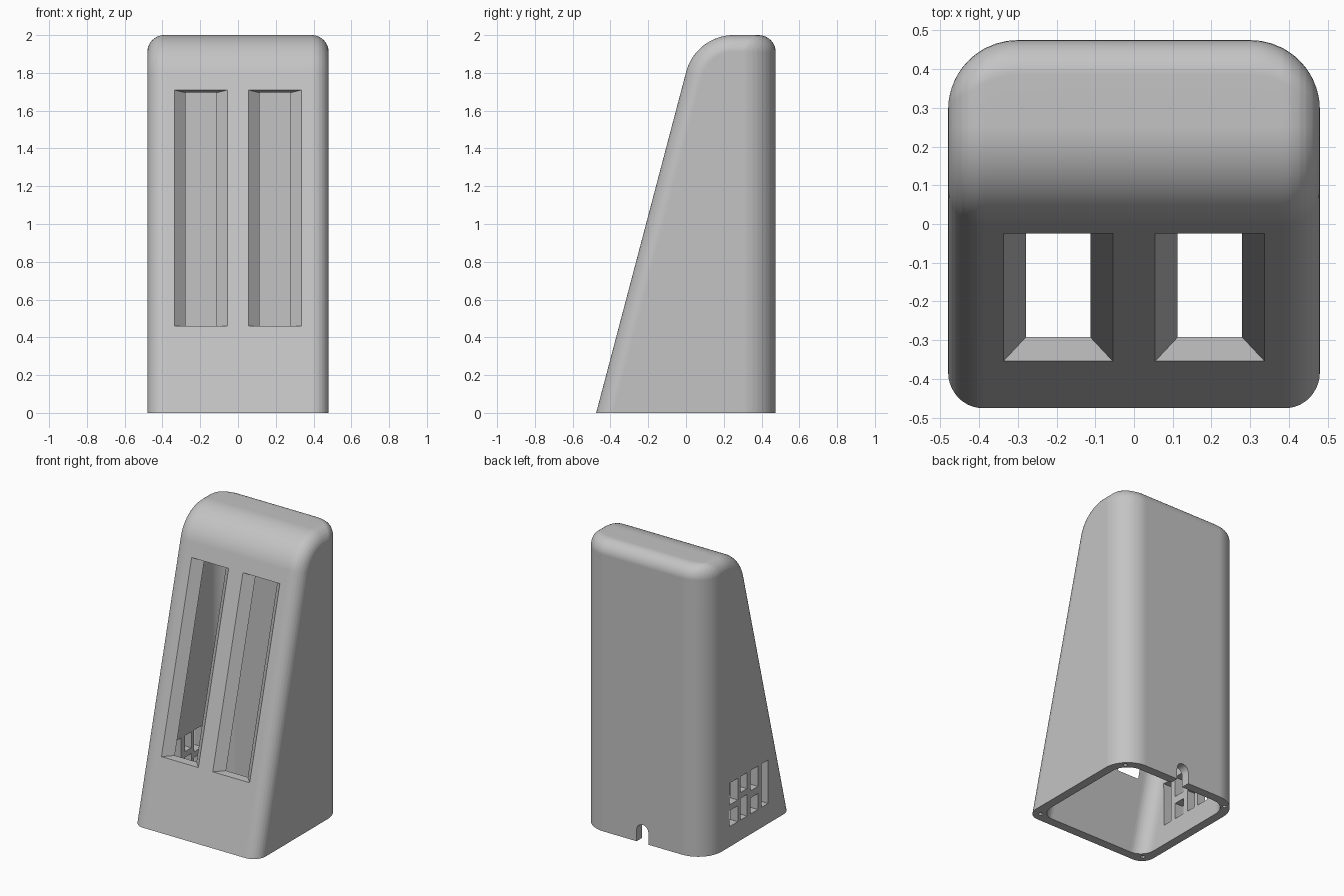
import bpy, bmesh, math
from mathutils import Vector

cube = bpy.data.objects.get("Cube")
if cube:
    bpy.data.objects.remove(cube)

# One grey plastic
grey = bpy.data.materials.new("grey_plastic")
grey.use_nodes = True
GREY = (0.55, 0.55, 0.55, 1)
grey.diffuse_color = GREY
grey.node_tree.nodes["Principled BSDF"].inputs["Base Color"].default_value = GREY

HALF, BACK, TOP, WALL = 0.48, 0.475, 2.0, 0.06
LEAN = math.atan2(0.475, 1.8)


def finish(name, bm):
    bmesh.ops.recalc_face_normals(bm, faces=bm.faces[:])
    mesh = bpy.data.meshes.new(name)
    bm.to_mesh(mesh)
    bm.free()
    mesh.materials.append(grey)
    obj = bpy.data.objects.new(name, mesh)
    bpy.context.collection.objects.link(obj)
    return obj


def inset(x, half, r):
    """How far a corner of radius r pulls the surface in at x."""
    t = max(0.0, abs(x) - (half - r))
    return r - math.sqrt(max(0.0, r * r - t * t))


def side_profile(d, back, floor):
    """Wedge outline in y and z, drawn in by d, from front foot to back foot."""
    pts = []
    big, small = 0.26 - d, max(0.09 - d, 0.004)
    cy, cz = 0.2525, TOP - 0.26
    steps = 16
    for i in range(steps + 1):
        a = math.pi - LEAN + (LEAN - math.pi / 2) * i / steps
        pts.append((cy + big * math.cos(a), cz + big * math.sin(a)))
    y, z = pts[0]
    pts.insert(0, (y - (z - floor) * math.tan(LEAN), floor))
    for i in range(9):
        a = math.pi / 2 * (1 - i / 8)
        pts.append((back - small + small * math.cos(a),
                    TOP - d - small + small * math.sin(a)))
    pts.append((back, floor))
    return pts


def wedge(name, wall, front_r, back_r, floor, chamfer=0.0):
    """Rounded wedge lofted across x."""
    half = HALF - wall
    xs = set()
    for r in (front_r, back_r):
        for i in range(11):
            x = round(half - r + r * math.sin(math.pi / 2 * i / 10), 4)
            xs |= {x, -x}
    bm = bmesh.new()
    rows = []
    for x in sorted(xs):
        outline = side_profile(wall + inset(x, half, front_r),
                               BACK - wall - inset(x, half, back_r), floor)
        rows.append([bm.verts.new((x, y, z)) for y, z in outline])
    for a, b in zip(rows, rows[1:]):
        for i in range(len(a) - 1):
            bm.faces.new((a[i], a[i + 1], b[i + 1], b[i]))
    bm.faces.new(rows[0])
    bm.faces.new(rows[-1])
    base = bm.faces.new([r[0] for r in rows] + [r[-1] for r in reversed(rows)])
    if chamfer:
        bmesh.ops.bevel(bm, geom=base.edges[:], offset=chamfer, segments=1,
                        affect='EDGES', clamp_overlap=True)
    return finish(name, bm)


def prism(name, loop_a, loop_b):
    bm = bmesh.new()
    a = [bm.verts.new(p) for p in loop_a]
    b = [bm.verts.new(p) for p in loop_b]
    for i in range(len(a)):
        j = (i + 1) % len(a)
        bm.faces.new((a[i], a[j], b[j], b[i]))
    bm.faces.new(a)
    bm.faces.new(b)
    return finish(name, bm)


def cut(target, cutter):
    mod = target.modifiers.new("cut", 'BOOLEAN')
    mod.operation, mod.solver, mod.object = 'DIFFERENCE', 'EXACT', cutter
    bpy.context.view_layer.objects.active = target
    bpy.ops.object.modifier_apply(modifier=mod.name)
    bpy.data.objects.remove(cutter)


# Hollow housing, open underneath
housing = wedge("housing", 0.0, 0.09, 0.18, 0.0, chamfer=0.008)
cut(housing, wedge("cavity", WALL, 0.10, 0.12, -0.05))

# Two tall slots with tapered sides in the sloping front
for s in (-1, 1):
    outer = [Vector((s * x, y, z)) for x, y, z in
             ((0.055, -0.354, 0.46), (0.337, -0.354, 0.46),
              (0.337, -0.024, 1.71), (0.055, -0.024, 1.71))]
    inner = [Vector((s * x, y, z)) for x, y, z in
             ((0.113, -0.292, 0.46), (0.279, -0.292, 0.46),
              (0.279, 0.034, 1.695), (0.113, 0.034, 1.695))]
    cut(housing, prism("slot_cutter",
                       [p.lerp(q, -0.2) for p, q in zip(outer, inner)],
                       [p.lerp(q, 1.2) for p, q in zip(outer, inner)]))

# Arched cable notch at the foot of the back
arch = [(-0.045, -0.05), (0.045, -0.05)]
arch += [(0.045 * math.cos(math.pi * i / 12), 0.08 + 0.045 * math.sin(math.pi * i / 12))
         for i in range(13)]
cut(housing, prism("notch_cutter", [(x, 0.35, z) for x, z in arch],
                   [(x, 0.55, z) for x, z in arch]))

# Vent grille low on one side: openings as y range, z range
LOW, HIGH = 0.14, 0.44
vents = [(-0.21, -0.14, LOW, HIGH), (-0.10, -0.02, LOW, 0.25), (-0.10, -0.02, 0.30, HIGH),
         (0.02, 0.09, LOW, 0.29), (0.02, 0.09, 0.33, HIGH),
         (0.12, 0.21, LOW, 0.25), (0.12, 0.21, 0.29, HIGH)]
for y0, y1, z0, z1 in vents:
    rect = [(y0, z0), (y1, z0), (y1, z1), (y0, z1)]
    cut(housing, prism("vent_cutter", [(-0.55, y, z) for y, z in rect],
                       [(-0.38, y, z) for y, z in rect]))

# Screw holes in the four corners of the rim
for s in (-1, 1):
    for x, y in ((0.405, 0.40), (0.418, -0.412)):
        ring = [(s * x + 0.014 * math.cos(math.tau * i / 12),
                 y + 0.014 * math.sin(math.tau * i / 12)) for i in range(12)]
        cut(housing, prism("screw_cutter", [(u, v, -0.02) for u, v in ring],
                           [(u, v, 0.08) for u, v in ring]))

# Smooth fillets, crisp edges
bpy.ops.object.select_all(action='DESELECT')
housing.select_set(True)
bpy.context.view_layer.objects.active = housing
bpy.ops.object.shade_smooth_by_angle(angle=math.radians(30))
weighted = housing.modifiers.new("weighted_normals", 'WEIGHTED_NORMAL')
weighted.keep_sharp = True
